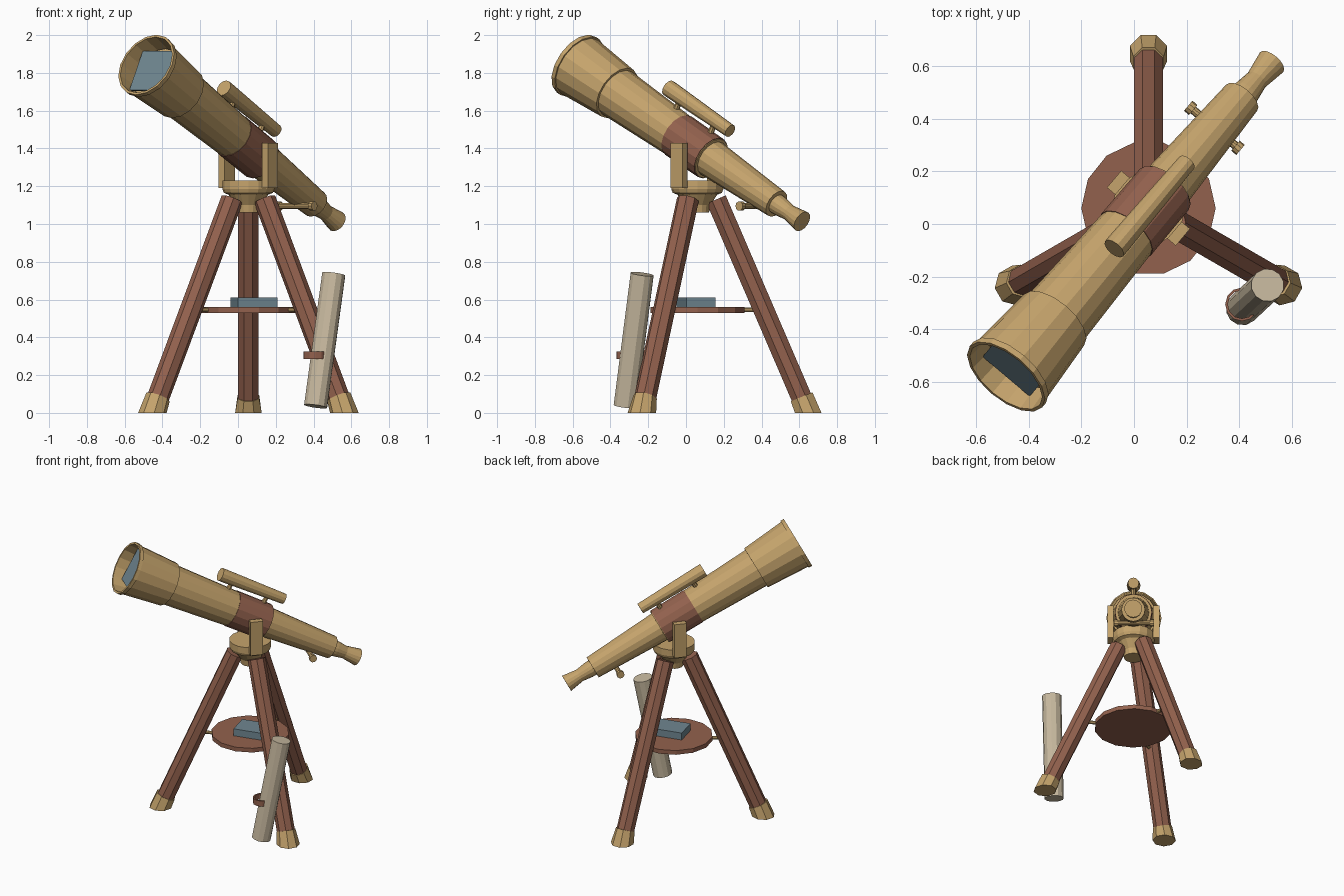
import bpy, bmesh, math
from mathutils import Matrix, Vector

if "Cube" in bpy.data.objects:
    bpy.data.objects.remove(bpy.data.objects["Cube"])


def material(name, rgb):
    m = bpy.data.materials.new(name)
    m.use_nodes = True
    m.diffuse_color = (*rgb, 1)
    m.node_tree.nodes["Principled BSDF"].inputs["Base Color"].default_value = (*rgb, 1)
    return m


brass = material("brass", (0.56, 0.37, 0.15))
wood = material("red_wood", (0.29, 0.12, 0.075))
paper = material("parchment", (0.58, 0.49, 0.35))
blue = material("slate_blue", (0.16, 0.24, 0.28))


def finish(name, bm, mat, matrix):
    bmesh.ops.recalc_face_normals(bm, faces=bm.faces)
    mesh = bpy.data.meshes.new(name)
    bm.to_mesh(mesh)
    bm.free()
    mesh.materials.append(mat)
    ob = bpy.data.objects.new(name, mesh)
    bpy.context.collection.objects.link(ob)
    ob.matrix_world = matrix
    return ob


def lathe(name, profile, mat, matrix, sides=16, phase=0.0, loop=False):
    """Revolve (height, radius) points about local z; cap the ends unless the profile loops."""
    bm = bmesh.new()
    turns = [phase + math.tau * i / sides for i in range(sides)]
    rings = [[bm.verts.new((r * math.cos(a), r * math.sin(a), z)) for a in turns]
             for z, r in profile]
    pairs = list(zip(rings, rings[1:]))
    if loop:
        pairs.append((rings[-1], rings[0]))
    else:
        bm.faces.new(rings[0])
        bm.faces.new(rings[-1])
    for low, high in pairs:
        for i in range(sides):
            j = (i + 1) % sides
            bm.faces.new((low[i], low[j], high[j], high[i]))
    return finish(name, bm, mat, matrix)


def box(name, size, mat, matrix):
    bm = bmesh.new()
    bmesh.ops.create_cube(bm, size=1)
    bmesh.ops.scale(bm, vec=size, verts=bm.verts)
    return finish(name, bm, mat, matrix)


def along(start, end):
    """Frame at start with local z aimed at end, and the distance between them."""
    start, end = Vector(start), Vector(end)
    d = end - start
    return Matrix.Translation(start) @ d.to_track_quat('Z', 'Y').to_matrix().to_4x4(), d.length


# Scope frame: local z runs from the front opening to the eyepiece, y is up
aim = Vector((0.57, 0.675, -0.469)).normalized()
side = aim.cross(Vector((0, 0, 1))).normalized()
up = side.cross(aim)
scope = Matrix((-side, up, aim)).transposed().to_4x4()
scope.translation = (-0.486, -0.58, 1.843)

# Scope tubes
lathe("lens_hood", [(0, 0.18), (0.025, 0.18), (0.025, 0.172), (0.32, 0.15),
                    (0.32, 0.125), (0.12, 0.155), (0, 0.167)], brass, scope, loop=True)
lathe("main_barrel", [(0.1, 0.15), (0.32, 0.137), (0.8, 0.12), (1.06, 0.117)], brass, scope)
lathe("leather_band", [(0.8, 0.118), (0.8, 0.123), (1.055, 0.121), (1.055, 0.115)],
      wood, scope, loop=True)
lathe("draw_tube", [(1.04, 0.102), (1.57, 0.077)], brass, scope)
lathe("eyepiece", [(1.55, 0.055), (1.6, 0.053), (1.67, 0.043), (1.73, 0.052), (1.77, 0.058)],
      brass, scope)
box("front_lens", (0.234, 0.234, 0.01), blue, scope @ Matrix.Translation((0, 0, 0.068)))

# Finder scope on two posts
lathe("finder_scope", [(0.62, 0.045), (0.66, 0.045), (1.105, 0.036)], brass,
      scope @ Matrix.Translation((0, 0.19, 0)), 12)
for z in (0.72, 0.99):
    m, length = along((0, 0.1, z), (0, 0.18, z))
    lathe("finder_post", [(0, 0.016), (length, 0.016)], brass, scope @ m, 8)

# Focus knobs on a cross rod under the draw tube
centre = Vector((0.305, 0.365, 1.095))
m, length = along(centre - side * 0.13, centre + side * 0.13)
lathe("focus_rod", [(0, 0.025), (0.025, 0.025), (0.025, 0.016), (length - 0.025, 0.016),
                    (length - 0.025, 0.025), (length, 0.025)], brass, m, 10)

# Mount head and yoke arms
stand = Matrix.Translation((0.055, 0.06, 0))
lathe("mount_head", [(1.06, 0.062), (1.1, 0.068), (1.155, 0.105), (1.165, 0.13),
                     (1.185, 0.138), (1.23, 0.138)], brass, stand)
yaw = Matrix.Rotation(math.atan2(side.y, side.x), 4, 'Z')
for s in (-1, 1):
    box("yoke_arm", (0.042, 0.084, 0.24), brass,
        stand @ yaw @ Matrix.Translation((s * 0.15, 0, 1.31)))

# Tripod legs, feet and shelf brackets
for k in range(3):
    turn = stand @ Matrix.Rotation(k * math.tau / 3, 4, 'Z')
    m, length = along((0, 0.565, 0.05), (0, 0.1, 1.13))
    lathe("tripod_leg", [(0, 0.059), (length, 0.059)], wood, turn @ m, 8, math.pi / 8)
    foot = lathe("tripod_foot", [(0, 0.076), (0.085, 0.062)], brass,
                 turn @ Matrix.Translation((0, 0.587, 0)), 8, math.pi / 8)
    for v in foot.data.vertices:
        if v.co.z > 0.01:
            v.co.z += 0.42 * v.co.y
            v.co.y -= 0.035
    m, length = along((0, 0.2, 0.545), (0, 0.35, 0.545))
    lathe("shelf_bracket", [(0, 0.012), (length, 0.012)], brass, turn @ m, 8)

# Shelf with a book
lathe("shelf", [(0.53, 0.255), (0.56, 0.255)], wood, stand, 14)
box("book", (0.216, 0.16, 0.05), blue,
    Matrix.Translation((0.085, 0.053, 0.585)) @ Matrix.Rotation(math.radians(14), 4, 'Z'))

# Rolled chart leaning on a leg, with its strap
m, length = along((0.411, -0.322, 0.035), (0.507, -0.232, 0.735))
lathe("rolled_chart", [(0, 0.063), (length, 0.063)], paper, m, 12)
lathe("chart_strap", [(-0.02, 0.064), (0.02, 0.064), (0.02, 0.054), (-0.02, 0.054)], wood,
      Matrix.Translation((0.41, -0.305, 0.305)), 12, loop=True)
